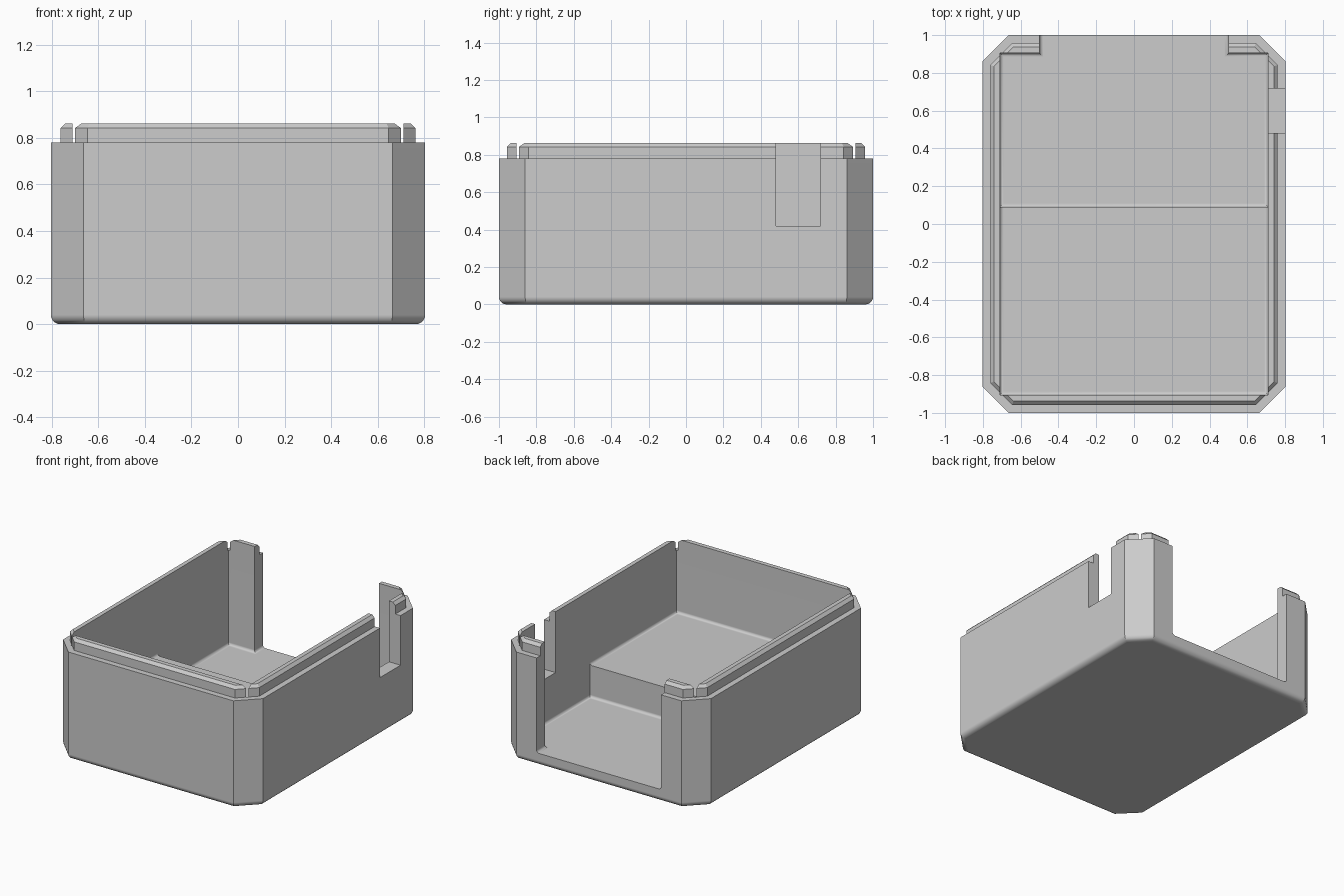
import bpy, bmesh, math
from mathutils import Matrix

cube = bpy.data.objects.get("Cube")
if cube:
    bpy.data.objects.remove(cube, do_unlink=True)

HALF_X, HALF_Y, CHAMFER = 0.803, 1.00, 0.14
ROUND = 0.04
FLOOR, STEP = 0.092, 0.325

grey = bpy.data.materials.new("light_grey")
grey.use_nodes = True
grey.diffuse_color = (0.604, 0.604, 0.604, 1)
grey.node_tree.nodes["Principled BSDF"].inputs["Base Color"].default_value = grey.diffuse_color


def to_object(name, bm):
    bmesh.ops.recalc_face_normals(bm, faces=bm.faces)
    mesh = bpy.data.meshes.new(name)
    bm.to_mesh(mesh)
    bm.free()
    mesh.materials.append(grey)
    obj = bpy.data.objects.new(name, mesh)
    bpy.context.collection.objects.link(obj)
    return obj


def octagon(bm, inset, z):
    """Ring of the chamfered outline, moved evenly inwards."""
    a, b = HALF_X - inset, HALF_Y - inset
    c = CHAMFER - inset * (2 - math.sqrt(2))
    quarter = [(a, b - c), (a - c, b)]
    pts = quarter + [(-x, y) for x, y in reversed(quarter)]
    pts += [(-x, -y) for x, y in pts]
    return [bm.verts.new((x, y, z)) for x, y in pts]


def cutter(name, low, high, fillet=0.0):
    """Box between two corners, with its bottom edges rounded."""
    bm = bmesh.new()
    size = [h - l for l, h in zip(low, high)]
    mid = [(h + l) / 2 for l, h in zip(low, high)]
    bmesh.ops.create_cube(bm, size=1, matrix=Matrix.Translation(mid) @ Matrix.Diagonal((*size, 1)))
    if fillet:
        edges = [e for e in bm.edges if all(v.co.z < mid[2] for v in e.verts)]
        bmesh.ops.bevel(bm, geom=edges, offset=fillet, segments=4, profile=0.5, affect='EDGES')
    obj = to_object(name, bm)
    obj.hide_render = True
    return obj


# Solid body: rounded bottom, straight walls, shoulder and bevelled lip
bm = bmesh.new()
levels = []
for i in range(6):
    t = i / 5 * math.pi / 2
    levels.append((ROUND * (1 - math.sin(t)), ROUND * (1 - math.cos(t))))
levels += [(0, 0.78), (0.042, 0.78), (0.042, 0.842), (0.062, 0.862)]
rings = [octagon(bm, inset, z) for inset, z in levels]
bm.faces.new(rings[0])
bm.faces.new(rings[-1])
for lower, upper in zip(rings, rings[1:]):
    for i in range(8):
        j = (i + 1) % 8
        bm.faces.new((lower[i], lower[j], upper[j], upper[i]))
body = to_object("enclosure_base", bm)

# Stepped cavity, rear opening and side notch
cutters = [
    cutter("rear_cavity", (-0.71, 0.09, FLOOR), (0.71, 0.905, 1.2), 0.02),
    cutter("front_cavity", (-0.71, -0.905, STEP), (0.71, 0.5, 1.2), 0.02),
    cutter("rear_opening", (-0.5, 0.7, FLOOR), (0.5, 1.2, 1.2), 0.02),
    cutter("side_notch", (0.6, 0.482, 0.42), (0.9, 0.718, 1.2)),
]
bpy.ops.object.select_all(action='DESELECT')
bpy.context.view_layer.objects.active = body
body.select_set(True)
for tool in cutters:
    cut = body.modifiers.new(tool.name, 'BOOLEAN')
    cut.operation = 'DIFFERENCE'
    cut.solver = 'EXACT'
    cut.object = tool
    bpy.ops.object.modifier_apply(modifier=cut.name)
    bpy.data.objects.remove(tool, do_unlink=True)

# Smooth fillets, crisp edges
bpy.ops.object.shade_smooth_by_angle(angle=math.radians(30))
weighted = body.modifiers.new("weighted_normals", 'WEIGHTED_NORMAL')
weighted.keep_sharp = True
